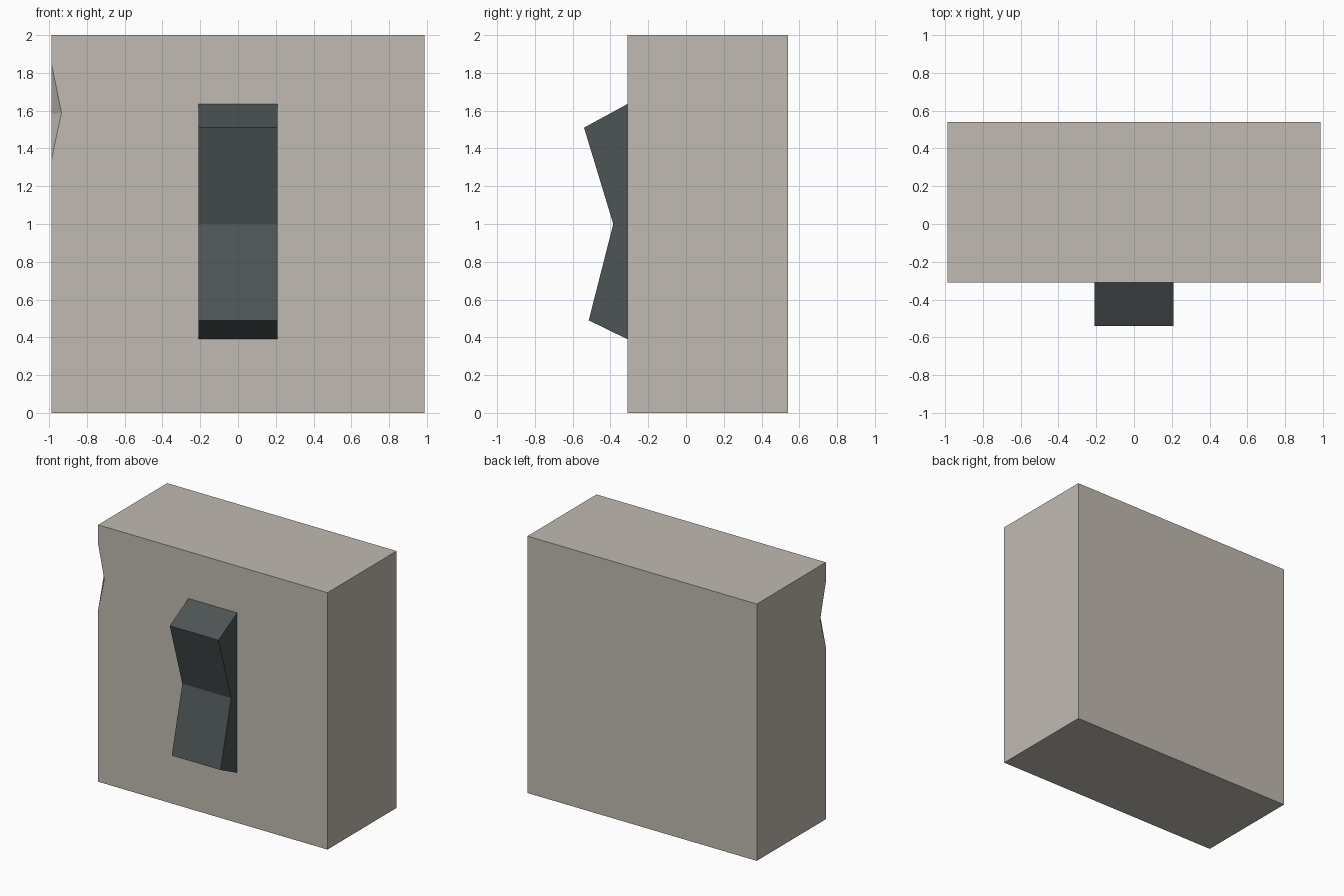
import bpy

if "Cube" in bpy.data.objects:
    bpy.data.objects.remove(bpy.data.objects["Cube"])


def material(name, rgb):
    m = bpy.data.materials.new(name)
    m.diffuse_color = (*rgb, 1)
    m.use_nodes = True
    m.node_tree.nodes["Principled BSDF"].inputs["Base Color"].default_value = m.diffuse_color
    return m


def mesh_object(name, verts, faces, mat):
    me = bpy.data.meshes.new(name)
    me.from_pydata(verts, [], faces)
    me.validate()
    me.materials.append(mat)
    ob = bpy.data.objects.new(name, me)
    bpy.context.collection.objects.link(ob)
    return ob


stone = material("warm_grey", (0.53, 0.49, 0.44))
dark = material("dark_slate", (0.075, 0.09, 0.09))

# Wall block with a chip knocked out of its front left edge
X, F, B, H = 0.988, -0.31, 0.54, 2.0
verts = [(-X, F, 0), (X, F, 0), (X, B, 0), (-X, B, 0),
         (-X, F, H), (X, F, H), (X, B, H), (-X, B, H),
         (-X, F, 1.85), (-X, F, 1.34),              # chip top, chip bottom
         (-0.935, F, 1.59), (-X, F + 0.07, 1.58)]   # chip on front, chip on side
faces = [(3, 2, 1, 0), (4, 5, 6, 7), (1, 2, 6, 5), (2, 3, 7, 6),
         (0, 1, 5, 4, 8, 10, 9),    # front
         (3, 0, 9, 11, 8, 4, 7),    # left side
         (8, 11, 10), (9, 10, 11)]  # chip faces
mesh_object("wall_block", verts, faces, stone)

# Rocker lever: side profile (y, z) extruded across x
profile = [(F, 1.635), (-0.54, 1.51), (-0.385, 1.0), (-0.515, 0.49), (F, 0.39)]
n = len(profile)
verts = [(x, y, z) for x in (-0.21, 0.21) for y, z in profile]
faces = [(i, i + n, (i + 1) % n + n, (i + 1) % n) for i in range(n)]
faces = [f[::-1] for f in faces]
faces += [tuple(range(n)), tuple(range(2 * n - 1, n - 1, -1))]
lever = mesh_object("rocker_lever", verts, faces, dark)

# Make the lever normals consistent
import bmesh
bm = bmesh.new()
bm.from_mesh(lever.data)
bmesh.ops.recalc_face_normals(bm, faces=bm.faces)
bm.to_mesh(lever.data)
bm.free()
